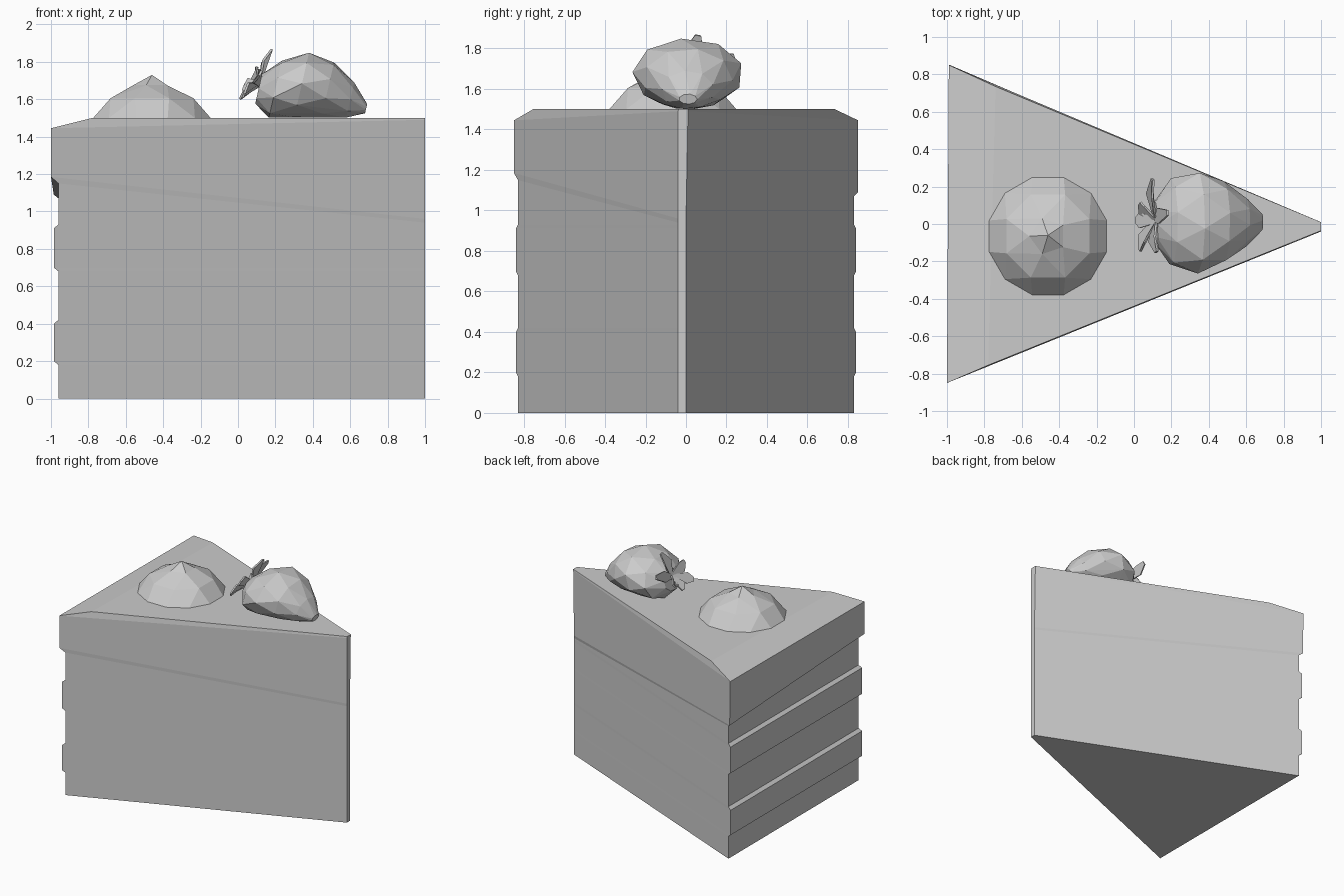
import bpy, bmesh, math
from mathutils import Vector

if "Cube" in bpy.data.objects:
    bpy.data.objects.remove(bpy.data.objects["Cube"], do_unlink=True)

grey = bpy.data.materials.new("plain_grey")
grey.use_nodes = True
colour = (0.6, 0.6, 0.6, 1)
grey.diffuse_color = colour
grey.node_tree.nodes["Principled BSDF"].inputs["Base Color"].default_value = colour


def finish(name, bm):
    bmesh.ops.recalc_face_normals(bm, faces=bm.faces)
    mesh = bpy.data.meshes.new(name)
    bm.to_mesh(mesh)
    bm.free()
    mesh.materials.append(grey)
    obj = bpy.data.objects.new(name, mesh)
    bpy.context.collection.objects.link(obj)
    return obj


def hull(bm):
    out = bmesh.ops.convex_hull(bm, input=bm.verts)
    inside = [v for v in out["geom_interior"] if isinstance(v, bmesh.types.BMVert)]
    bmesh.ops.delete(bm, geom=inside, context="VERTS")


# Cake slice: stacked rings of back left, back right, right tip, left tip
def ring(z, back, half):
    return [(back, half, z), (back, -half, z), (1, -0.04, z), (1, 0, z)]


rings = [ring(0, -0.96, 0.83)]
for low, high in ((0.18, 0.42), (0.68, 0.93)):
    rings += [ring(low, -0.96, 0.83), ring(low + 0.02, -0.985, 0.84),
              ring(high - 0.02, -0.985, 0.84), ring(high, -0.96, 0.83)]
# Frosting with a tilted lower edge and cut top corners
rings += [
    [(-0.96, 0.83, 1.07), (-0.96, -0.83, 1.15), (1, -0.04, 0.94), (1, 0, 0.94)],
    [(-0.985, 0.85, 1.09), (-1, -0.85, 1.185), (1, -0.04, 0.96), (1, 0, 0.96)],
    [(-0.99, 0.85, 1.445), (-1, -0.85, 1.445), (1, -0.04, 1.49), (1, 0.01, 1.49)],
    [(-0.74, 0.735, 1.5), (-0.78, -0.755, 1.5), (1, -0.035, 1.5), (1, 0.01, 1.5)],
]
bm = bmesh.new()
loops = [[bm.verts.new(p) for p in r] for r in rings]
for a, b in zip(loops, loops[1:]):
    for i in range(4):
        j = (i + 1) % 4
        bm.faces.new((a[i], a[j], b[j], b[i]))
bm.faces.new(loops[0])
bm.faces.new(loops[-1])
finish("cake_slice", bm)

# Cream dollop: faceted dome with a raised peak
bm = bmesh.new()
for sides, radius, z in ((12, 0.325, 1.5), (8, 0.24, 1.605), (5, 0.1, 1.675)):
    for i in range(sides):
        a = math.tau * (i + 0.5) / sides
        bm.verts.new((-0.46 + radius * math.cos(a), -0.065 + radius * math.sin(a), z))
peak = bm.verts.new((-0.46, -0.06, 1.7))
hull(bm)
max(bm.verts, key=lambda v: v.co.z).co.z = 1.73
finish("cream_dollop", bm)

# Strawberry lying on its side: x, centre z, half width, half height
bm = bmesh.new()
sections = ((0.11, 1.655, 0.11, 0.08), (0.2, 1.655, 0.235, 0.155),
            (0.34, 1.675, 0.275, 0.175), (0.48, 1.65, 0.22, 0.15),
            (0.6, 1.595, 0.13, 0.095), (0.685, 1.55, 0.045, 0.025))
for k, (x, z, wide, tall) in enumerate(sections):
    for i in range(9):
        a = math.tau * (i + 0.5 * (k % 2)) / 9 + 0.3
        up = math.sin(a)
        bm.verts.new((x + 0.04 * up * (tall / 0.175), 0.01 + wide * math.cos(a),
                      max(1.5, z + tall * up)))
hull(bm)
finish("strawberry", bm)

# Leaves fanning out from the strawberry's blunt end
crown = Vector((0.115, 0.02, 1.68))
axis = Vector((-0.9, 0, 0.35)).normalized()
tips = ((0.18, 0.06, 1.865), (0.1, 0.24, 1.76), (0.03, 0.11, 1.66),
        (0.01, 0.02, 1.6), (0.03, -0.14, 1.62), (0.12, -0.15, 1.74))
bm = bmesh.new()
for tip in tips:
    run = Vector(tip) - crown
    side = run.cross(axis).normalized()
    outline = [(0, 0.015), (0.6, 0.042), (1, 0.015), (1, -0.015), (0.6, -0.042), (0, -0.015)]
    bm.faces.new([bm.verts.new(crown + run * t + side * w + axis * 0.025 * math.sin(t * math.pi))
                  for t, w in outline])
leaves = finish("strawberry_leaves", bm)
thick = leaves.modifiers.new("thickness", "SOLIDIFY")
thick.thickness = 0.012
thick.offset = 0
